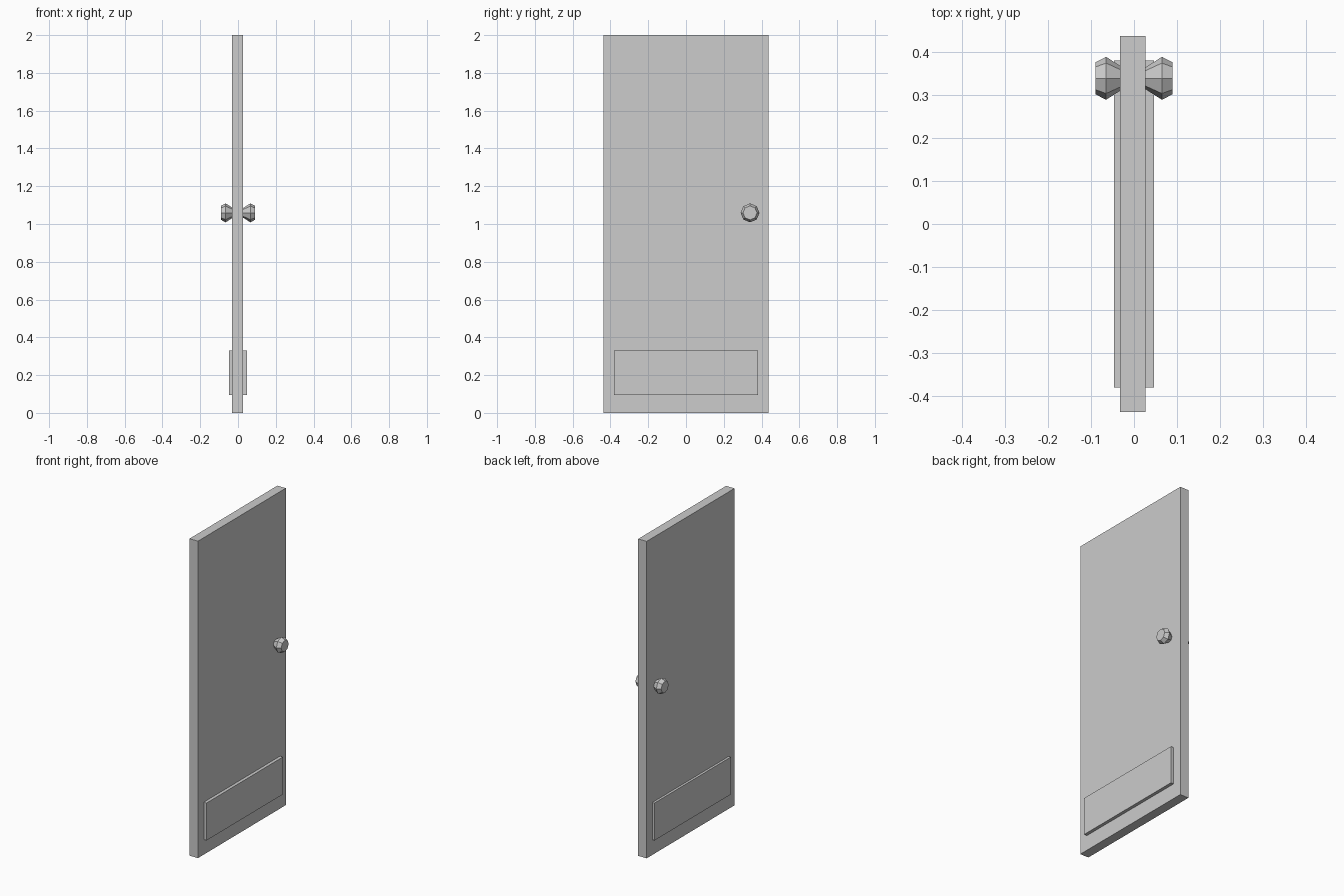
import bpy
import bmesh
from math import cos, sin, tau

cube = bpy.data.objects.get("Cube")
if cube:
    bpy.data.objects.remove(cube, do_unlink=True)

grey = bpy.data.materials.new("light_grey")
grey.use_nodes = True
colour = (0.604, 0.604, 0.604, 1)
grey.diffuse_color = colour
grey.node_tree.nodes["Principled BSDF"].inputs["Base Color"].default_value = colour


def add_object(name, bm):
    bmesh.ops.recalc_face_normals(bm, faces=bm.faces[:])
    mesh = bpy.data.meshes.new(name)
    bm.to_mesh(mesh)
    bm.free()
    mesh.materials.append(grey)
    obj = bpy.data.objects.new(name, mesh)
    bpy.context.collection.objects.link(obj)
    return obj


def box(name, low, high):
    bm = bmesh.new()
    bmesh.ops.create_cube(bm, size=1)
    for v in bm.verts:
        for i in range(3):
            v.co[i] = high[i] if v.co[i] > 0 else low[i]
    return add_object(name, bm)


def knob(name, profile, y, z, sides=8):
    """Faceted turning about the x axis from (x, radius) pairs."""
    bm = bmesh.new()
    rings = [[bm.verts.new((x, y + r * sin(tau * k / sides), z + r * cos(tau * k / sides)))
              for k in range(sides)] for x, r in profile]
    for a, b in zip(rings, rings[1:]):
        for k in range(sides):
            n = (k + 1) % sides
            bm.faces.new((a[k], a[n], b[n], b[k]))
    bm.faces.new(rings[0])
    bm.faces.new(rings[-1])
    return add_object(name, bm)


# Door leaf
box("door_panel", (-0.032, -0.438, 0), (0.027, 0.438, 2))

# Kick plate and knob on each face
for side, s in (("left", 1), ("right", -1)):
    face = 0.027 if s > 0 else 0.032
    inner, outer = s * (face - 0.002), s * 0.047
    box("kick_plate_" + side,
        (min(inner, outer), -0.38, 0.095), (max(inner, outer), 0.38, 0.331))
    knob("knob_" + side,
         [(s * 0.02, 0.021), (s * 0.065, 0.05), (s * 0.09, 0.037)], 0.339, 1.059)
